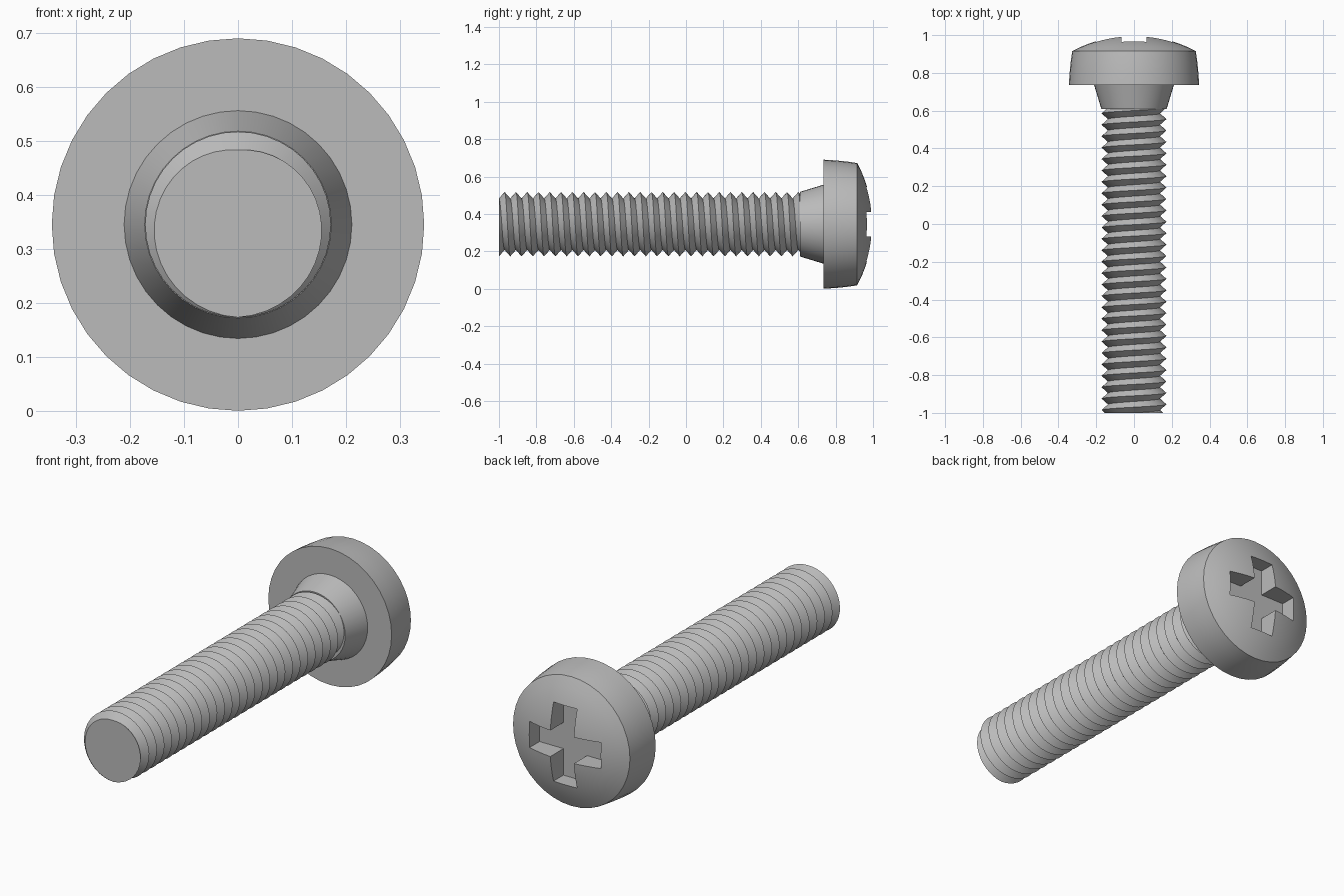
import bpy, bmesh, math

if "Cube" in bpy.data.objects:
    bpy.data.objects.remove(bpy.data.objects["Cube"])

AXIS_Z = 0.3455          # height of the screw axis
SEG = 40                 # sides around the axis

steel = bpy.data.materials.new("grey steel")
steel.diffuse_color = (0.5, 0.5, 0.5, 1)
steel.use_nodes = True
steel.node_tree.nodes["Principled BSDF"].inputs["Base Color"].default_value = steel.diffuse_color


def around(r, y, a):
    """Point at radius r and angle a (0 = down, turning towards -x)."""
    return (-r * math.sin(a), y, AXIS_Z - r * math.cos(a))


def finish(name, bm):
    bmesh.ops.remove_doubles(bm, verts=bm.verts, dist=1e-5)
    bmesh.ops.recalc_face_normals(bm, faces=bm.faces)
    mesh = bpy.data.meshes.new(name)
    bm.to_mesh(mesh)
    bm.free()
    mesh.materials.append(steel)
    ob = bpy.data.objects.new(name, mesh)
    bpy.context.collection.objects.link(ob)
    return ob


def smooth(ob):
    bpy.ops.object.select_all(action='DESELECT')
    ob.select_set(True)
    bpy.context.view_layer.objects.active = ob
    bpy.ops.object.shade_smooth_by_angle(angle=math.radians(30))


# Head with collar: a lathe profile of (radius, y)
R, TOP = 0.70, 0.997
dome = [(r, TOP - R + math.sqrt(R * R - r * r))
        for r in (0.28, 0.23, 0.18, 0.13, 0.08, 0.04)]
profile = [(0.173, 0.61), (0.211, 0.735), (0.345, 0.735), (0.341, 0.80),
           (0.335, 0.86), (0.327, 0.915)] + dome
bm = bmesh.new()
rings = [[bm.verts.new(around(r, y, math.tau * i / SEG)) for i in range(SEG)]
         for r, y in profile]
for a, b in zip(rings, rings[1:]):
    for i in range(SEG):
        j = (i + 1) % SEG
        bm.faces.new((a[i], a[j], b[j], b[i]))
bm.faces.new(rings[0])
tip = bm.verts.new((0, TOP, AXIS_Z))
for i in range(SEG):
    bm.faces.new((rings[-1][i], rings[-1][(i + 1) % SEG], tip))
head = finish("head", bm)

# Cross recess cut into the dome
W, L, FLOOR = 0.066, 0.20, 0.885
bm = bmesh.new()
outline = []
for q in range(4):
    c, s = round(math.cos(q * math.pi / 2)), round(math.sin(q * math.pi / 2))
    for x, z in ((L, -W), (L, W), (W, W)):
        outline.append(bm.verts.new((x * c - z * s, FLOOR, AXIS_Z + x * s + z * c)))
face = bm.faces.new(outline)
ext = bmesh.ops.extrude_face_region(bm, geom=[face])
bmesh.ops.translate(bm, vec=(0, 0.3, 0),
                    verts=[v for v in ext["geom"] if isinstance(v, bmesh.types.BMVert)])
cutter = finish("recess_cutter", bm)
cutter.hide_render = True
mod = head.modifiers.new("recess", 'BOOLEAN')
mod.operation = 'DIFFERENCE'
mod.object = cutter
mod.solver = 'EXACT'
bpy.context.view_layer.objects.active = head
bpy.ops.object.modifier_apply(modifier=mod.name)
bpy.data.objects.remove(cutter)
smooth(head)

# Threaded shaft: right-handed helical ridge, clipped flat at both ends
Y0, Y1, PITCH = -1.0, 0.612, 0.0604
CREST, ROOT = 0.172, 0.138
ROWS = range(-2, int((Y1 - Y0) / PITCH * 2) + 4)


def thread_point(i, k):
    turn = i / SEG
    y = min(max(Y0 + PITCH * (turn + k / 2), Y0), Y1)
    t = ((y - Y0) / PITCH - turn) % 1.0
    r = ROOT + (CREST - ROOT) * abs(1 - 2 * t)
    return around(r, y, math.tau * turn)


bm = bmesh.new()
cols = [[bm.verts.new(thread_point(i, k)) for k in ROWS] for i in range(SEG + 1)]
for a, b in zip(cols, cols[1:]):
    for k in range(len(ROWS) - 1):
        bm.faces.new((a[k], b[k], b[k + 1], a[k + 1]))
bmesh.ops.remove_doubles(bm, verts=bm.verts, dist=1e-5)
bmesh.ops.dissolve_degenerate(bm, edges=bm.edges, dist=1e-5)
# Flat end caps
bmesh.ops.holes_fill(bm, edges=[e for e in bm.edges if e.is_boundary], sides=0)
shaft = finish("threaded_shaft", bm)
smooth(shaft)
